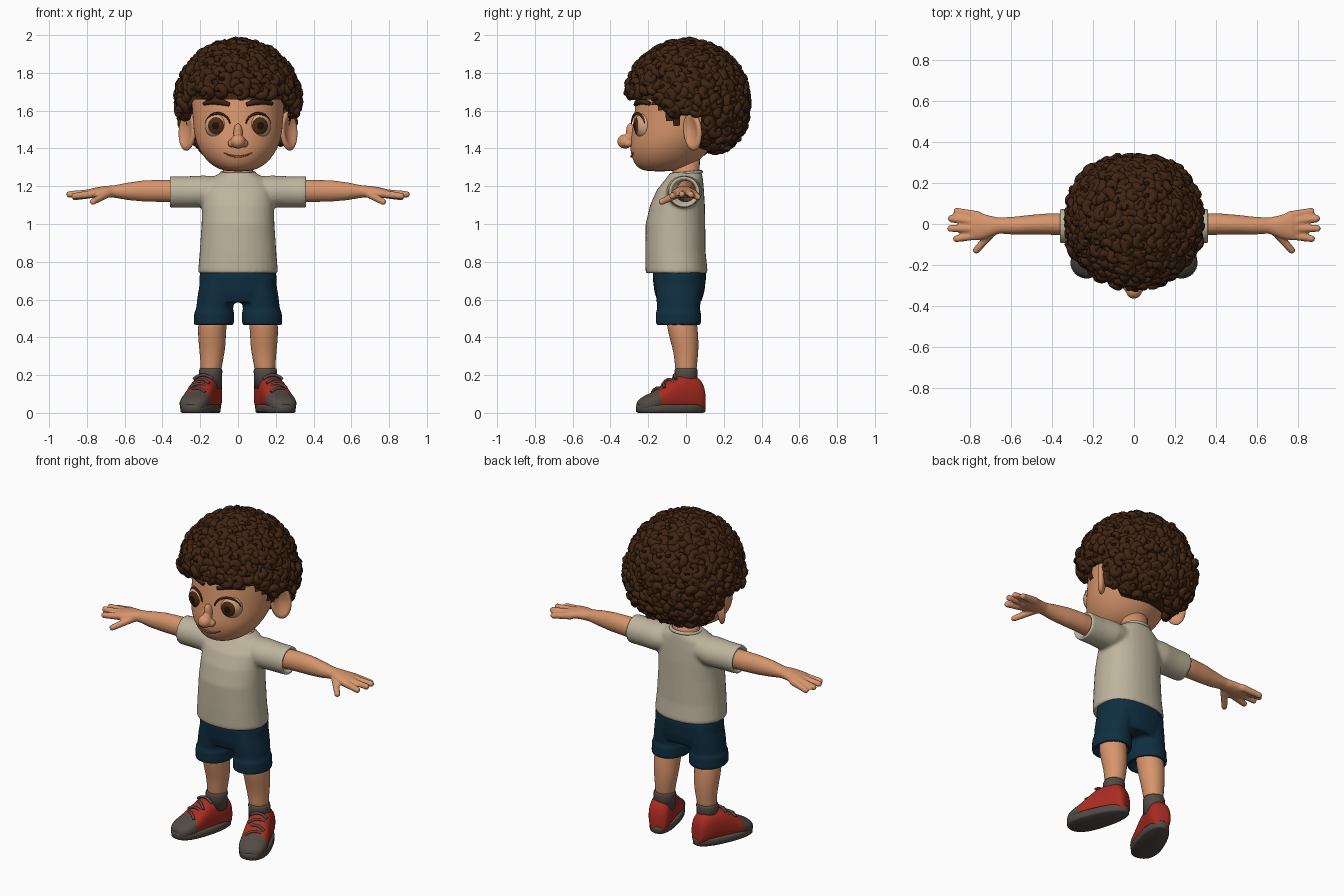
import bpy, bmesh, math, random
from mathutils import Vector, Matrix

if "Cube" in bpy.data.objects:
    bpy.data.objects.remove(bpy.data.objects["Cube"])

random.seed(4)


def material(name, rgb):
    m = bpy.data.materials.new(name)
    m.diffuse_color = (*rgb, 1)
    m.use_nodes = True
    m.node_tree.nodes["Principled BSDF"].inputs["Base Color"].default_value = m.diffuse_color
    return m


SKIN = material("skin", (0.68, 0.30, 0.15))
HAIR = material("hair_brown", (0.05, 0.018, 0.006))
SHIRT = material("shirt_cream", (0.52, 0.46, 0.34))
NAVY = material("shorts_navy", (0.005, 0.028, 0.052))
RED = material("shoe_red", (0.40, 0.025, 0.015))
GREY = material("sole_grey", (0.085, 0.068, 0.058))
IRIS = material("iris_brown", (0.075, 0.022, 0.006))
PUPIL = material("pupil_dark", (0.012, 0.005, 0.003))
LIP = material("lip_brown", (0.28, 0.085, 0.04))
EYE = material("eye_tan", (0.66, 0.38, 0.22))


def loft(bm, rings, axis="Z", n=24, side=1, power=2.0):
    """Closed skin through rings of (position, centre a, centre b, radius a, radius b)."""
    loops = []
    for p, a, b, ra, rb in rings:
        loop = []
        for i in range(n):
            t = 2 * math.pi * i / n
            c, s = math.cos(t), math.sin(t)
            u = a + ra * math.copysign(abs(c) ** (2 / power), c)
            v = b + rb * math.copysign(abs(s) ** (2 / power), s)
            co = {"Z": (u, v, p), "X": (p, u, v), "Y": (u, p, v)}[axis]
            loop.append(bm.verts.new((co[0] * side, co[1], co[2])))
        loops.append(loop)
    for l0, l1 in zip(loops, loops[1:]):
        for i in range(n):
            j = (i + 1) % n
            bm.faces.new((l0[i], l0[j], l1[j], l1[i]))
    bm.faces.new(loops[0])
    bm.faces.new(loops[-1])


def ball(bm, centre, radii, rot=None, u=24, v=16):
    mat = Matrix.Translation(centre) @ (rot or Matrix()) @ Matrix.Diagonal((*radii, 1))
    return bmesh.ops.create_uvsphere(bm, u_segments=u, v_segments=v, radius=1, matrix=mat)["verts"]


def finish(name, bm, mats, subsurf=0, voxel=0, mirror=False, rule=None):
    bmesh.ops.recalc_face_normals(bm, faces=bm.faces[:])
    for f in bm.faces:
        f.smooth = True
        if rule:
            f.material_index = rule(f.calc_center_median())
    me = bpy.data.meshes.new(name)
    bm.to_mesh(me)
    bm.free()
    ob = bpy.data.objects.new(name, me)
    bpy.context.collection.objects.link(ob)
    for m in mats:
        me.materials.append(m)
    if mirror:
        ob.modifiers.new("mirror", "MIRROR").use_mirror_merge = False
    if voxel:
        r = ob.modifiers.new("blend", "REMESH")
        r.mode, r.voxel_size, r.use_smooth_shade = "VOXEL", voxel, True
        s = ob.modifiers.new("soften", "SMOOTH")
        s.factor, s.iterations = 0.5, 4
    if subsurf:
        s = ob.modifiers.new("round", "SUBSURF")
        s.levels = s.render_levels = subsurf
    return ob


def tubes(name, paths, depth, mat, mirror=False):
    """Tubes along paths of (point, relative thickness)."""
    cu = bpy.data.curves.new(name, "CURVE")
    cu.dimensions, cu.bevel_depth, cu.bevel_resolution, cu.use_fill_caps = "3D", depth, 2, True
    for path in paths:
        sp = cu.splines.new("POLY")
        sp.points.add(len(path) - 1)
        for pt, (co, r) in zip(sp.points, path):
            pt.co, pt.radius = (*co, 1), r
        sp.use_smooth = True
    cu.materials.append(mat)
    ob = bpy.data.objects.new(name, cu)
    bpy.context.collection.objects.link(ob)
    bpy.ops.object.select_all(action="DESELECT")
    ob.select_set(True)
    bpy.context.view_layer.objects.active = ob
    bpy.ops.object.convert(target="MESH")
    if mirror:
        bpy.context.object.modifiers.new("mirror", "MIRROR").use_mirror_merge = False


# Head, with a lookup of the face surface for placing features
HEAD = [(1.278, 0, -.14, .06, .07), (1.295, 0, -.125, .115, .13), (1.335, 0, -.105, .168, .178),
        (1.40, 0, -.085, .212, .215), (1.48, 0, -.05, .236, .238), (1.58, 0, -.025, .242, .25),
        (1.70, 0, 0, .25, .26), (1.80, 0, 0, .22, .22), (1.88, 0, 0, .13, .13)]


def face_y(x, z):
    for r0, r1 in zip(HEAD, HEAD[1:]):
        if r0[0] <= z <= r1[0]:
            t = (z - r0[0]) / (r1[0] - r0[0])
            cy, rx, ry = (r0[k] + t * (r1[k] - r0[k]) for k in (2, 3, 4))
            return cy - ry * math.sqrt(max(0, 1 - (x / rx) ** 2))


bm = bmesh.new()
loft(bm, HEAD, n=32)
finish("head", bm, [SKIN], subsurf=2)

bm = bmesh.new()
loft(bm, [(1.18, 0, 0, .085, .075), (1.25, 0, 0, .08, .07), (1.36, 0, 0, .08, .075)])
finish("neck", bm, [SKIN])

# Nose with soft wings
bm = bmesh.new()
ball(bm, (0, -.322, 1.437), (.04, .042, .038))
ball(bm, (0, -.285, 1.475), (.026, .03, .06), Matrix.Rotation(.25, 4, "X"))
for s in (1, -1):
    ball(bm, (.033 * s, -.305, 1.427), (.022, .026, .022))
finish("nose", bm, [SKIN], voxel=.006)

# Ears, dished on the side that faces out and forward
bm = bmesh.new()
for v in ball(bm, (0, 0, 0), (1, 1, 1)):
    r = math.hypot(v.co.y, v.co.z)
    if v.co.x > 0 and r < .8:
        v.co.x -= 1.1 * (1 - (r / .8) ** 2)
turn = Matrix.Translation((.268, .035, 1.492)) @ Matrix.Rotation(-.75, 4, "Z") @ Matrix.Rotation(.12, 4, "X")
bm.transform(turn @ Matrix.Diagonal((.028, .062, .105, 1)))
finish("ears", bm, [SKIN], subsurf=1, mirror=True)

# Eyes: bands of colour around the forward pole
bm = bmesh.new()
bmesh.ops.create_uvsphere(bm, u_segments=32, v_segments=32, radius=1,
                          matrix=Matrix.Rotation(math.pi / 2, 4, "X"))
eye = finish("eyes", bm, [EYE, IRIS, PUPIL], mirror=True,
             rule=lambda c: 2 if c.y < -.955 else 1 if c.y < -.78 else 0)
eye.data.transform(Matrix.Translation((.107, face_y(.107, 1.52) + .042, 1.52))
                   @ Matrix.Rotation(.2, 4, "Z") @ Matrix.Diagonal((.068, .062, .072, 1)))


def on_face(x, z, lift=0):
    return (x, face_y(x, z) - lift, z)


# Lashes, brows and smile
tubes("lashes", [[(on_face(.107 + .066 * math.cos(a), 1.52 + .066 * math.sin(a), .012), .4 + .6 * math.sin(a))
                  for a in [math.radians(10 + 16 * i) for i in range(11)]]], .007, HAIR, True)
tubes("eyebrows", [[(on_face(.045 + .135 * t, 1.632 + .025 * math.sin(2.4 * t) - .012 * t, .004),
                     .55 + .45 * math.sin(math.pi * t)) for t in [i / 10 for i in range(11)]]],
      .018, HAIR, True)
tubes("smile", [[(on_face(.075 * t, 1.357 + .02 * t * t, .001), 1 - .5 * abs(t))
                 for t in [i / 8 - 1 for i in range(17)]]], .006, LIP)

# Hair: an under-shell and a layer of curls above the hairline
CENTRE = Vector((0, .005, 1.66))


def hair_point(d, rx, rz):
    if d.z < 0:
        d = d / sum(abs(k) ** 2.5 for k in d) ** .4
    return CENTRE + Vector((d.x * rx, d.y * rx, d.z * rz))


def hairline(p):
    if p.y < -.2:
        return 1.695
    if p.y < -.04:
        return 1.695 - .165 * (p.y + .2) / .16
    return 1.60 if p.y < .075 else 1.395


bm = bmesh.new()
bmesh.ops.create_uvsphere(bm, u_segments=48, v_segments=32, radius=1)
for v in bm.verts:
    v.co = hair_point(v.co.normalized(), .292, .28)
low = [f for f in bm.faces if f.calc_center_median().z < hairline(f.calc_center_median()) - .03]
bmesh.ops.delete(bm, geom=low, context="FACES")
finish("hair_base", bm, [HAIR])

curls = []
COUNT = 420
for i in range(COUNT):
    z = 1 - 2 * (i + .5) / COUNT
    a = i * math.pi * (3 - math.sqrt(5))
    d = Vector((math.cos(a) * math.sqrt(1 - z * z), math.sin(a) * math.sqrt(1 - z * z), z))
    d = (d + Vector([random.uniform(-.04, .04) for _ in range(3)])).normalized()
    p = hair_point(d, .305, .293)
    if p.z < hairline(p):
        continue
    tilt = (d + Vector([random.uniform(-.5, .5) for _ in range(3)])).normalized()
    frame = tilt.to_track_quat("Z", "Y")
    start, size = random.uniform(0, 6.28), random.uniform(.026, .037)
    path = []
    for k in range(13):
        t = k / 12
        ang = start + t * 7.5
        rad = size * (1.1 - .75 * t)
        off = frame @ Vector((math.cos(ang) * rad, math.sin(ang) * rad, -.012 + .034 * t))
        path.append((p + off, .35 + .65 * math.sin(math.pi * (.12 + .8 * t))))
    curls.append(path)
tubes("hair_curls", curls, .025, HAIR)

# Shirt: torso and sleeves blended, with recessed sleeve ends
bm = bmesh.new()
loft(bm, [(.765, 0, -.05, .17, .12), (.735, 0, -.05, .20, .155), (.745, 0, -.05, .212, .165),
          (.85, 0, -.056, .203, .16), (1.0, 0, -.056, .193, .158), (1.1, 0, -.045, .19, .145),
          (1.18, 0, -.03, .185, .125), (1.235, 0, -.01, .155, .10), (1.272, 0, 0, .092, .084)],
     n=32, power=2.2)
for s in (1, -1):
    loft(bm, [(.08, -.01, 1.18, .085, .07), (.18, -.01, 1.172, .095, .085), (.27, -.01, 1.17, .085, .083),
              (.362, -.01, 1.17, .083, .083), (.362, -.01, 1.17, .068, .068), (.335, -.01, 1.17, .06, .06)],
         "X", side=s)
finish("shirt", bm, [SHIRT], voxel=.01)
tubes("shirt_collar", [[((.087 * math.cos(t), .08 * math.sin(t), 1.268 + .008 * math.sin(t)), 1)
                        for t in [i * math.pi / 16 for i in range(33)]]], .01, SHIRT)

# Arms with palms, fingers and thumbs
bm = bmesh.new()
loft(bm, [(.28, -.005, 1.172, .055, .058), (.40, 0, 1.175, .053, .059), (.50, -.003, 1.175, .048, .056),
          (.58, -.008, 1.173, .044, .047), (.655, -.008, 1.172, .039, .033), (.71, -.012, 1.17, .055, .031),
          (.77, -.01, 1.163, .072, .027), (.80, -.01, 1.16, .06, .02)], "X")
FINGERS = [((.76, .042, 1.16), (.862, .062, 1.142)), ((.77, .012, 1.165), (.89, .027, 1.155)),
           ((.77, -.022, 1.165), (.893, -.022, 1.157)), ((.76, -.055, 1.16), (.865, -.072, 1.148)),
           ((.69, -.04, 1.16), (.768, -.128, 1.118))]
for a, b in FINGERS:
    a, b = Vector(a), Vector(b)
    for k in range(9):
        r = .022 - .004 * k / 8
        ball(bm, a.lerp(b, k / 8), (r, r, r), u=12, v=8)
finish("arms", bm, [SKIN], voxel=.007, mirror=True)

# Shorts with turned-up cuffs
bm = bmesh.new()
loft(bm, [(.585, 0, -.035, .19, .115), (.64, 0, -.035, .205, .132), (.72, 0, -.035, .205, .142),
          (.785, 0, -.035, .19, .135)], n=32, power=2.3)
for s in (1, -1):
    loft(bm, [(.50, .128, -.04, .08, .085), (.462, .128, -.04, .09, .1), (.468, .128, -.04, .107, .12),
              (.535, .126, -.04, .106, .12), (.545, .125, -.04, .098, .113), (.62, .114, -.038, .1, .12),
              (.70, .10, -.035, .10, .125)], side=s)
finish("shorts", bm, [NAVY], voxel=.009)

# Legs and socks
bm = bmesh.new()
loft(bm, [(.19, .145, 0, .055, .055), (.25, .141, 0, .056, .058), (.32, .137, 0, .067, .066),
          (.38, .137, -.008, .073, .075), (.44, .138, -.018, .075, .08), (.54, .13, -.03, .08, .085)])
finish("legs", bm, [SKIN], subsurf=1, mirror=True)
bm = bmesh.new()
loft(bm, [(.13, .148, 0, .062, .062), (.222, .145, 0, .062, .062), (.234, .145, 0, .058, .058)])
finish("socks", bm, [GREY], mirror=True)

# Shoes, built along y and turned outwards
SHOE = Matrix.Translation((.192, -.08, 0)) @ Matrix.Rotation(math.radians(20), 4, "Z")
bm = bmesh.new()
TOPS = [(.186, .10, .03), (.178, .15, .05), (.155, .188, .062), (.11, .20, .068), (.05, .20, .07),
        (.0, .185, .074), (-.05, .145, .078), (-.09, .115, .081), (-.10, .11, .081), (-.14, .092, .077),
        (-.17, .075, .06), (-.188, .055, .03)]
loft(bm, [(y, 0, (top + .005) / 2, rx, (top - .005) / 2) for y, top, rx in TOPS], "Y", power=2.5)
shoe = finish("shoe_uppers", bm, [RED, GREY], subsurf=1, mirror=True, rule=lambda c: 1 if c.y < -.092 else 0)
shoe.data.transform(SHOE)
bm = bmesh.new()
loft(bm, [(0, 0, 0, .074, .18), (.006, 0, 0, .082, .19), (.036, 0, 0, .083, .192), (.044, 0, 0, .077, .186)],
     n=40, power=2.4)
for v in bm.verts:
    v.co.x *= 1 - .8 * v.co.y
finish("soles", bm, [GREY], mirror=True).data.transform(SHOE)
laces = []
for i in range(4):
    y, z = -.075 + .032 * i, .128 + .023 * i
    laces.append([(SHOE @ Vector((x, y + .012 * (-1) ** i * x / .05, z + .004 - 9 * x * x)), 1)
                  for x in [.0125 * k - .05 for k in range(9)]])
tubes("laces", laces, .008, GREY, True)
